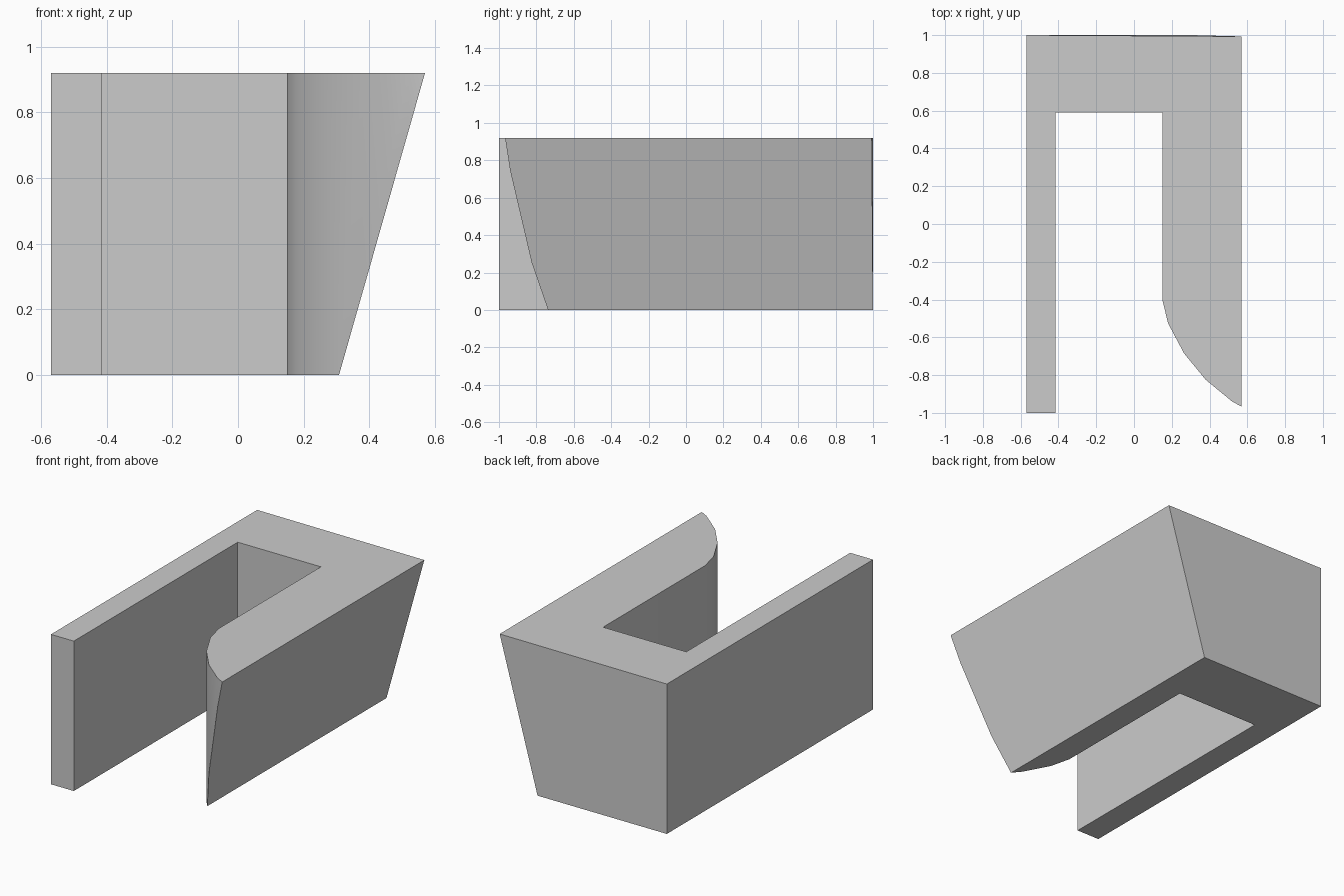
import bpy
import bmesh
from math import radians
from mathutils import Vector

HEIGHT = 0.92

if "Cube" in bpy.data.objects:
    bpy.data.objects.remove(bpy.data.objects["Cube"], do_unlink=True)

# Plain grey material
grey = bpy.data.materials.new("plain grey")
grey.use_nodes = True
colour = (0.6, 0.6, 0.6, 1)
grey.diffuse_color = colour
grey.node_tree.nodes["Principled BSDF"].inputs["Base Color"].default_value = colour

# U-shaped plan: thin wall, back block, thick wall with a rounded nose
plan = [
    (-0.57, -1), (-0.415, -1), (-0.415, 0.59), (0.15, 0.59),
    (0.15, -0.4), (0.18, -0.525), (0.265, -0.685), (0.38, -0.825),
    (0.52, -0.94), (0.57, -0.967), (0.57, 1), (-0.57, 1),
]

bm = bmesh.new()
base = bm.faces.new([bm.verts.new((x, y, 0)) for x, y in plan])
top = bmesh.ops.extrude_face_region(bm, geom=[base])["geom"]
top_verts = [v for v in top if isinstance(v, bmesh.types.BMVert)]
bmesh.ops.translate(bm, verts=top_verts, vec=(0, 0, HEIGHT))

# Back face leans in slightly at the top of the thick side
for v in top_verts:
    if v.co.y > 0.9 and v.co.x > 0:
        v.co.y -= 0.007

# Slice the outer side so it tapers inward toward the base
slope = Vector((0.57 - 0.308, 0, HEIGHT))
cut = bmesh.ops.bisect_plane(
    bm, geom=bm.verts[:] + bm.edges[:] + bm.faces[:],
    plane_co=(0.308, 0, 0), plane_no=(slope.z, 0, -slope.x),
    dist=0.0005, clear_outer=True)
bmesh.ops.holes_fill(bm, edges=[e for e in bm.edges if e.is_boundary], sides=0)
bmesh.ops.remove_doubles(bm, verts=bm.verts[:], dist=0.0005)
bmesh.ops.recalc_face_normals(bm, faces=bm.faces[:])

mesh = bpy.data.meshes.new("u_shaped_block")
bm.to_mesh(mesh)
bm.free()
mesh.materials.append(grey)
block = bpy.data.objects.new("u_shaped_block", mesh)
bpy.context.collection.objects.link(block)

# Soften the rounded nose, keep the corners crisp
bpy.ops.object.select_all(action="DESELECT")
block.select_set(True)
bpy.context.view_layer.objects.active = block
bpy.ops.object.shade_smooth_by_angle(angle=radians(30))
